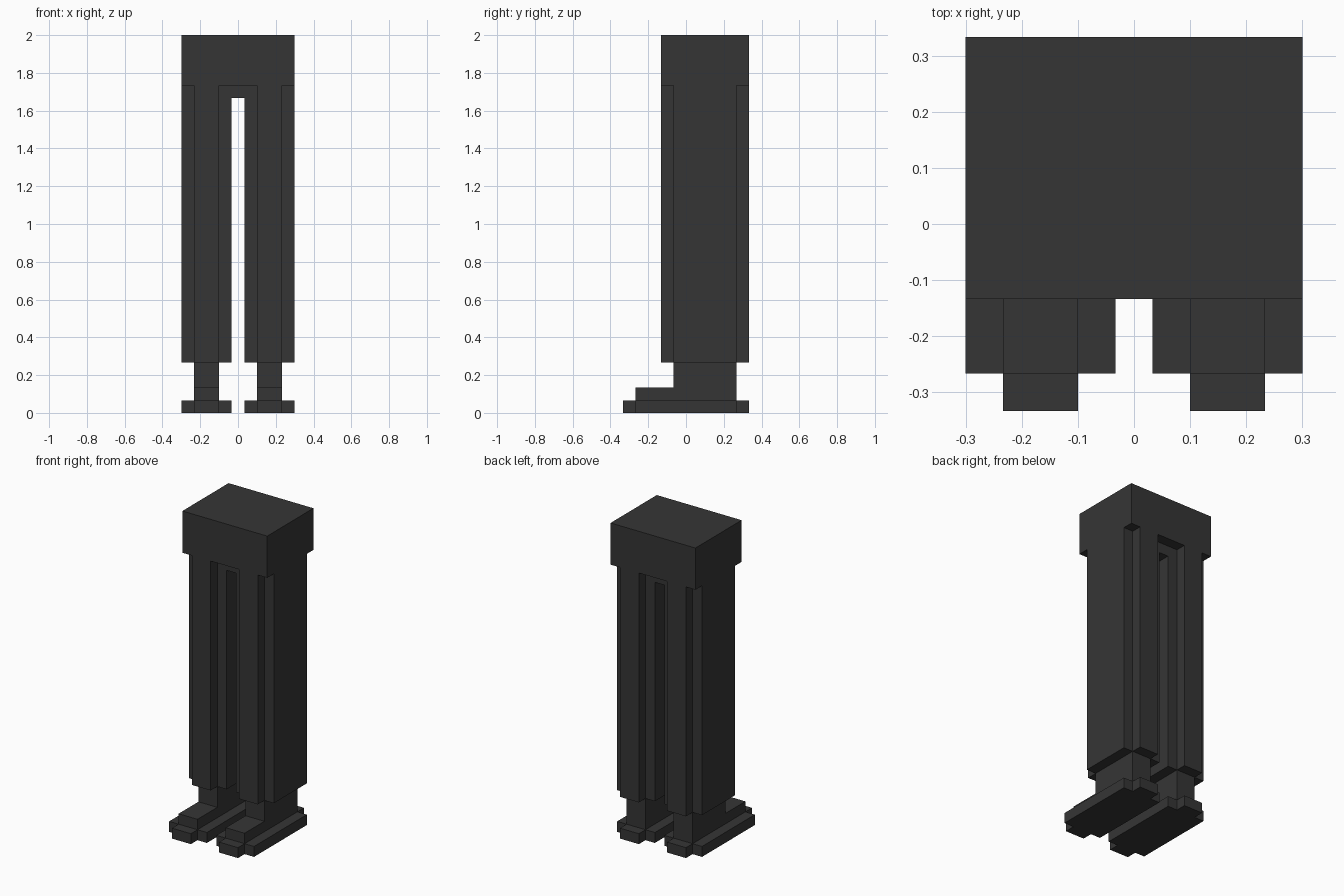
import bpy
import bmesh

cube = bpy.data.objects.get("Cube")
if cube:
    bpy.data.objects.remove(cube, do_unlink=True)

U = 2 / 30  # one grid block

# Single charcoal colour
CHARCOAL = (0.036, 0.036, 0.036, 1)
mat = bpy.data.materials.new("charcoal")
mat.diffuse_color = CHARCOAL
mat.use_nodes = True
bsdf = mat.node_tree.nodes["Principled BSDF"]
bsdf.inputs["Base Color"].default_value = CHARCOAL
bsdf.inputs["Roughness"].default_value = 0.9


def prism(name, outline, z0, z1):
    """Extrude a flat outline (in blocks) from z0 to z1."""
    bm = bmesh.new()
    face = bm.faces.new([bm.verts.new((x * U, y * U, z0 * U)) for x, y in outline])
    top = bmesh.ops.extrude_face_region(bm, geom=[face])["geom"]
    verts = [v for v in top if isinstance(v, bmesh.types.BMVert)]
    bmesh.ops.translate(bm, verts=verts, vec=(0, 0, (z1 - z0) * U))
    bmesh.ops.recalc_face_normals(bm, faces=bm.faces)
    mesh = bpy.data.meshes.new(name)
    bm.to_mesh(mesh)
    bm.free()
    mesh.materials.append(mat)
    obj = bpy.data.objects.new(name, mesh)
    bpy.context.collection.objects.link(obj)
    return obj


def rect(x0, x1, y0, y1):
    return [(x0, y0), (x1, y0), (x1, y1), (x0, y1)]


def notched(x0, x1, y0, y1):
    """Rectangle with a one-block notch cut from each corner."""
    return [(x0 + 1, y0), (x1 - 1, y0), (x1 - 1, y0 + 1), (x1, y0 + 1),
            (x1, y1 - 1), (x1 - 1, y1 - 1), (x1 - 1, y1), (x0 + 1, y1),
            (x0 + 1, y1 - 1), (x0, y1 - 1), (x0, y0 + 1), (x0 + 1, y0 + 1)]


# Hips and the strip joining the legs
prism("hip_block", rect(-4.5, 4.5, -2, 5), 26, 30)
prism("crotch_bridge", rect(-0.5, 0.5, -1, 4), 25, 26)

# Legs and feet, left side (+x) then its mirror image
for side, s in (("left", 1), ("right", -1)):
    x0, x1 = sorted((0.5 * s, 4.5 * s))
    prism(side + "_leg", notched(x0, x1, -2, 5), 4, 26)
    prism(side + "_ankle", rect(x0 + 1, x1 - 1, -1, 4), 2, 4)
    prism(side + "_foot", rect(x0 + 1, x1 - 1, -4, 4), 1, 2)
    prism(side + "_sole", notched(x0, x1, -5, 5), 0, 1)
